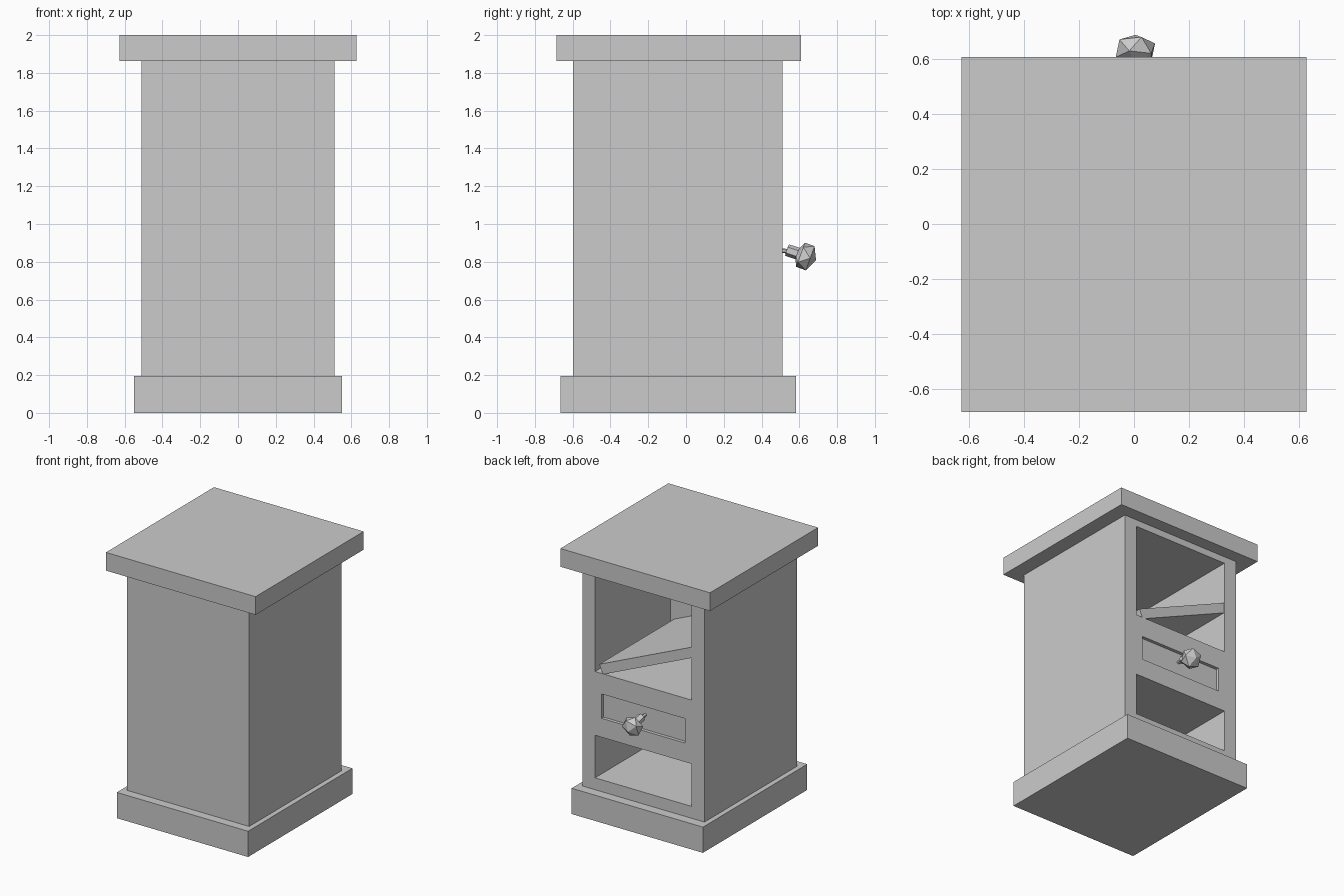
import bpy, bmesh, math
from mathutils import Matrix, Vector

if "Cube" in bpy.data.objects:
    bpy.data.objects.remove(bpy.data.objects["Cube"])


def add_object(name, bm):
    mesh = bpy.data.meshes.new(name)
    bm.to_mesh(mesh)
    bm.free()
    ob = bpy.data.objects.new(name, mesh)
    bpy.context.collection.objects.link(ob)
    return ob


def box(name, x, y, z):
    """Box from (min, max) pairs."""
    bm = bmesh.new()
    size = [b - a for a, b in (x, y, z)]
    mid = [(a + b) / 2 for a, b in (x, y, z)]
    bmesh.ops.create_cube(bm, size=1, matrix=Matrix.Translation(mid) @ Matrix.Diagonal((*size, 1)))
    return add_object(name, bm)


def rod(name, start, end, radius, sides):
    a, b = Vector(start), Vector(end)
    d = b - a
    mat = Matrix.Translation((a + b) / 2) @ d.to_track_quat('Z', 'Y').to_matrix().to_4x4()
    bm = bmesh.new()
    bmesh.ops.create_cone(bm, cap_ends=True, segments=sides, radius1=radius,
                          radius2=radius, depth=d.length, matrix=mat)
    return add_object(name, bm)


# Plinth, body and overhanging top
box("base", (-0.55, 0.55), (-0.665, 0.583), (0, 0.195))
body = box("cabinet_body", (-0.512, 0.512), (-0.597, 0.51), (0.19, 1.865))
box("top_slab", (-0.627, 0.627), (-0.685, 0.608), (1.862, 2.0))

# Two open compartments and the shallow drawer recess, cut from the +y face
for name, half, depth, z in (("upper_compartment_cutter", 0.405, -0.39, (1.09, 1.81)),
                             ("lower_compartment_cutter", 0.405, -0.39, (0.285, 0.607)),
                             ("drawer_recess_cutter", 0.35, 0.485, (0.75, 0.935))):
    cutter = box(name, (-half, half), (depth, 0.7), z)
    cutter.hide_render = True
    cutter.hide_viewport = True
    cutter.display_type = 'WIRE'
    mod = body.modifiers.new(name, 'BOOLEAN')
    mod.operation = 'DIFFERENCE'
    mod.solver = 'EXACT'
    mod.object = cutter

# Fallen shelf, one end resting on the compartment floor
shelf = box("fallen_shelf", (-0.87, 0), (-0.41, 0.505), (0, 0.075))
shelf.location = (0.343, 0, 1.083)
shelf.rotation_euler = (0, math.radians(23.5), 0)

# Drooping faceted drawer knob on a stem and screw
rod("knob_screw", (0, 0.46, 0.865), (0, 0.56, 0.853), 0.012, 6)
rod("knob_stem", (0.0, 0.535, 0.862), (0.005, 0.62, 0.834), 0.032, 6)
bm = bmesh.new()
bmesh.ops.create_icosphere(bm, subdivisions=1, radius=0.08,
                           matrix=Matrix.Diagonal((1, 1, 0.75, 1)))
knob = add_object("drawer_knob", bm)
knob.location = (0.005, 0.632, 0.828)
knob.rotation_euler = (math.radians(-110), 0, 0)
